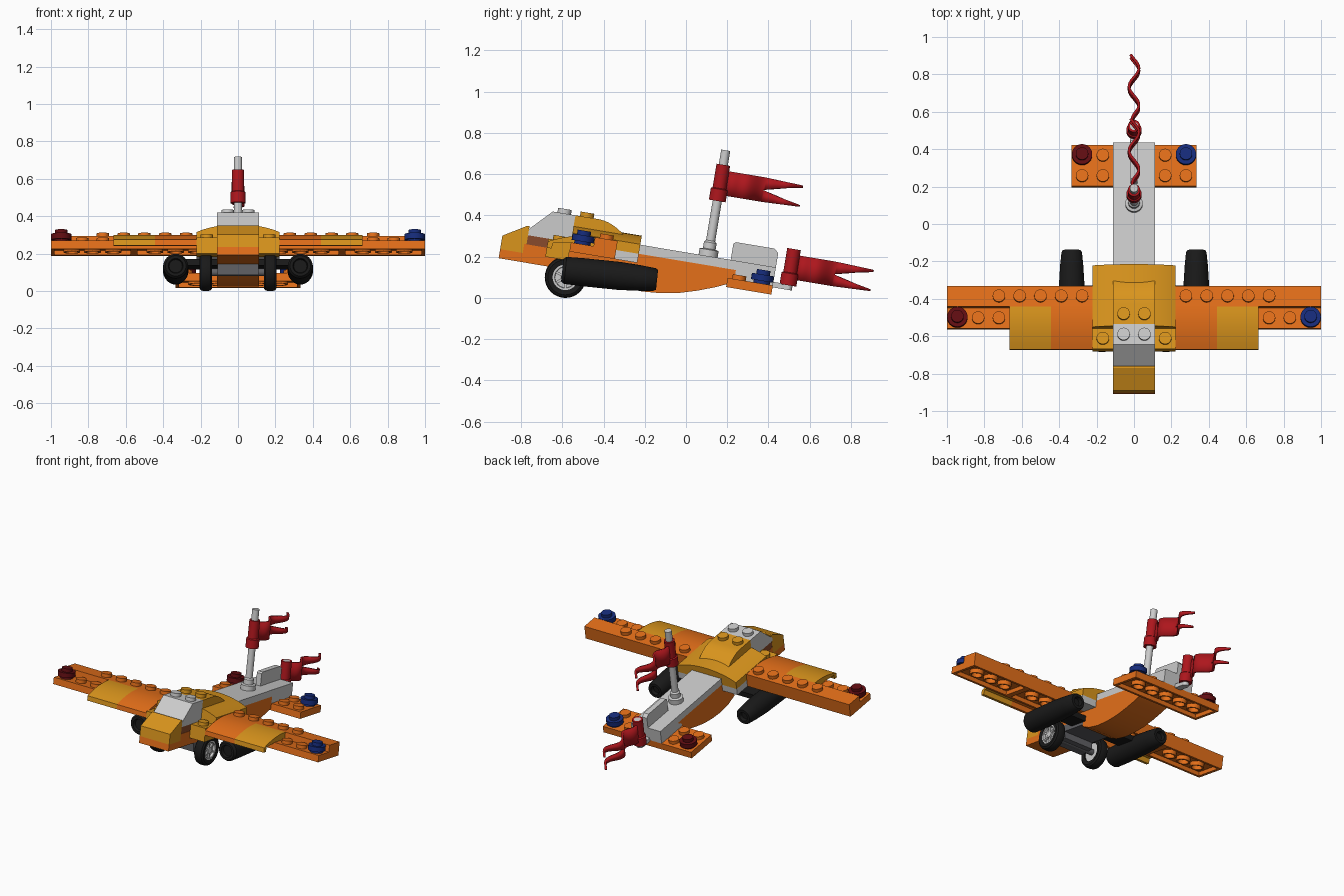
import bpy, bmesh, math
from mathutils import Matrix, Vector

if "Cube" in bpy.data.objects:
    bpy.data.objects.remove(bpy.data.objects["Cube"])

# Local frame: x and u in stud widths (u runs nose to tail), w in plate heights; whole craft pitched nose-up
P = 1 / 9
M = (Matrix.Rotation(math.radians(-9.5), 4, 'X') @ Matrix.Translation((0, -0.928, 0.04))
     @ Matrix.Diagonal((P, P, 0.4 * P, 1)))
I = Matrix.Identity(4)
COLORS = {'orange': (0.78, 0.16, 0.01), 'amber': (0.70, 0.30, 0.012), 'red': (0.42, 0.008, 0.012),
          'dark_red': (0.12, 0.004, 0.006), 'blue': (0.008, 0.025, 0.2), 'black': (0.01, 0.01, 0.01),
          'brown': (0.25, 0.07, 0.025), 'dark_grey': (0.12, 0.12, 0.13)}
mats = {}
for n, c in COLORS.items():
    mats[n] = bpy.data.materials.new(n)
    mats[n].diffuse_color = (*c, 1)


def box(bm, x0, x1, u0, u1, w0, w1):
    m = Matrix.Translation(((x0 + x1) / 2, (u0 + u1) / 2, (w0 + w1) / 2)) @ \
        Matrix.Diagonal((x1 - x0, u1 - u0, w1 - w0, 1))
    bmesh.ops.create_cube(bm, size=1, matrix=m)


def lathe(bm, prof, mat=I, n=24):
    rings = [[bm.verts.new(mat @ Vector((r * math.cos(2 * math.pi * k / n), r * math.sin(2 * math.pi * k / n), t)))
              for k in range(n)] for r, t in prof]
    for a, b in zip(rings, rings[1:]):
        for k in range(n):
            bm.faces.new((a[k], a[(k + 1) % n], b[(k + 1) % n], b[k]))
    bmesh.ops.remove_doubles(bm, verts=[v for r in rings for v in r], dist=1e-5)


def cyl(bm, x, u, w0, w1, r0, r1=None):
    lathe(bm, [(0, w0), (r0, w0), (r0 if r1 is None else r1, w1), (0, w1)], Matrix.Translation((x, u, 0)))


def stud(bm, x, u, w):
    cyl(bm, x, u, w, w + 0.5, 0.3)


def prism(bm, prof, a, b, along='x'):
    # extrude a (u, w) profile across x, or an (x, w) profile along u
    f = (lambda p, t: (t, p[0], p[1])) if along == 'x' else (lambda p, t: (p[0], t, p[1]))
    A, B = ([bm.verts.new(f(p, t)) for p in prof] for t in (a, b))
    bm.faces.new(A)
    bm.faces.new(B[::-1])
    for i in range(len(prof)):
        j = (i + 1) % len(prof)
        bm.faces.new((A[i], B[i], B[j], A[j]))


def hollow_plate(bm, x0, x1, u0, u1, w0):
    t = 0.17
    box(bm, x0, x1, u0, u1, w0 + 0.6, w0 + 1)
    for a, b in ((x0, x0 + t), (x1 - t, x1)):
        box(bm, a, b, u0, u1, w0, w0 + 0.7)
    for a, b in ((u0, u0 + t), (u1 - t, u1)):
        box(bm, x0, x1, a, b, w0, w0 + 0.7)
    for x in range(x0 + 1, x1):
        for u in range(u0 + 1, u1):
            lathe(bm, [(0.4, w0), (0.4, w0 + 0.7), (0.3, w0 + 0.7), (0.3, w0), (0.4, w0)],
                  Matrix.Translation((x, u, 0)))


def finish(name, bm, color=None, mat=M):
    bmesh.ops.recalc_face_normals(bm, faces=bm.faces)
    bm.transform(mat)
    me = bpy.data.meshes.new(name)
    bm.to_mesh(me)
    bm.free()
    me.shade_smooth()
    me.set_sharp_from_angle(angle=math.radians(30))
    ob = bpy.data.objects.new(name, me)
    bpy.context.collection.objects.link(ob)
    if color:
        me.materials.append(mats[color])
    return ob


def make(name, color, fn, *args):
    bm = bmesh.new()
    fn(bm, *args)
    return finish(name, bm, color)


def arc(x0, z0, x1, z1, n=8):
    # quarter ellipse, vertical-ish at (x0, z0) and level at (x1, z1)
    return [(x1 + (x0 - x1) * math.cos(k / n * math.pi / 2), z0 + (z1 - z0) * math.sin(k / n * math.pi / 2))
            for k in range(n + 1)]


# Nose and cockpit
make('nose_base', 'orange', box, -1, 1, 0, 3, 0, 1)
make('nose_floor', 'orange', box, -1, 1, 1, 3, 1, 2)
make('nose_slope', 'amber', prism, [(0, 1), (0, 2.5), (1, 4), (1.1, 4), (1.1, 1)], -1, 1)
make('cockpit_sill', 'brown', box, -0.99, 0.99, 1.05, 3, 2, 3)
bm = bmesh.new()
prism(bm, [(1.02, 3), (1.02, 3.5), (2, 6), (3, 6), (3, 3)], -1, 1)
for x in (-0.5, 0.5):
    stud(bm, x, 2.5, 6)
finish('windscreen', bm)

# Cabin roof: studded block that curves down to the rear
bm = bmesh.new()
curve = [(4 + 1.2 * k / 8, 6 - 1.2 * (k / 8) ** 2) for k in range(9)]
prism(bm, [(3, 3), (3, 6)] + curve + [(5.2, 3)], -1, 1)
for x in (-0.5, 0.5):
    stud(bm, x, 3.5, 6)
finish('cabin_roof', bm, 'amber')

# Shoulders arching across the fuselage
roof = [(2 * math.sin(math.radians(a)) / math.sin(math.radians(40)),
         5 - 0.95 * (1 - math.cos(math.radians(a))) / (1 - math.cos(math.radians(40)))) for a in range(-40, 41, 5)]
make('shoulder_arch', 'amber', prism, [(-2, 3)] + roof + [(2, 3)], 3, 6, 'u')
for s, side in ((-1, 'left'), (1, 'right')):
    bm = bmesh.new()
    box(bm, min(s, 2 * s), max(s, 2 * s), 2, 3, 1, 3)
    stud(bm, 1.5 * s, 2.5, 3)
    finish(side + '_cheek_block', bm, 'amber')

# Fuselage core, belly and deck
make('fuselage_core', 'orange', box, -1, 1, 3, 6, 1, 3)
make('axle_plate', 'dark_grey', box, -1, 1, 2.2, 5, 0, 1)
make('shoulder_floor', None, box, -2, 2, 5, 6, 2, 3)
belly = [(5, 3), (5, -0.3), (5.6, -0.8), (6.4, -1), (7.2, -0.85), (8, -0.5), (8.8, 0.1), (9.5, 0.75), (10, 1.3),
         (10.3, 2), (10.3, 3)]
make('belly', 'orange', prism, belly, -1, 1)
make('front_deck', None, box, -1, 1, 6, 8, 3, 4)
make('rear_deck', None, box, -1, 1, 8, 10, 3, 4)

# Tail block with upright fin panel
bm = bmesh.new()
box(bm, -1, 1, 10, 12, 2, 4)
prism(bm, [(10, 3.9), (10, 5.8), (10.1, 6), (11.8, 6), (12, 5.6), (12, 3.9)], -0.16, 0.16)
finish('tail_fin', bm)
bm = bmesh.new()
hollow_plate(bm, -3, 3, 10, 12, 1)
for s in (-1, 1):
    for x, u in ((1.5, 10.5), (1.5, 11.5), (2.5, 10.5)):
        stud(bm, s * x, u, 2)
finish('tail_plane', bm, 'orange')


def lamp(bm, x, u, w):
    lathe(bm, [(0, w), (0.36, w), (0.36, w + 0.3), (0.49, w + 0.3), (0.49, w + 1), (0.3, w + 1),
               (0.3, w + 1.5), (0, w + 1.5)], Matrix.Translation((x, u, 0)))


# Wings, lamps, wheels and engine pods on both sides
for s, side in ((-1, 'left'), (1, 'right')):
    def span(a, b):
        return min(a * s, b * s), max(a * s, b * s)
    bm = bmesh.new()
    hollow_plate(bm, *span(5, 9), 3, 5, 2)
    hollow_plate(bm, *span(1, 5), 3, 5, 2)
    for x in (6.5, 7.5):
        stud(bm, s * x, 3.5, 3)
    finish(side + '_wing_plate', bm, 'orange')
    bm = bmesh.new()
    box(bm, *span(2, 7), 4, 5, 3, 4)
    for k in range(5):
        stud(bm, s * (2.5 + k), 4.5, 4)
    finish(side + '_wing_strip', bm, 'orange')
    make(side + '_wing_tile', 'orange', box, *span(7, 9), 4, 5, 3, 4)
    edge = [(2, 2), (2, 2.6)] + [(2 + 2 * k / 8, 4 - 1.3 * (1 - k / 8) ** 2) for k in range(9)] + \
           [(4, 3), (3, 3), (2.9, 2.9), (2.25, 2.7), (2.2, 2)]
    make(side + '_inner_leading_edge', 'orange', prism, edge, *span(2, 4))
    make(side + '_outer_leading_edge', 'amber', prism, edge, *span(4, 6))
    col = 'dark_red' if s < 0 else 'blue'
    make(side + '_wing_lamp', col, lamp, 8.5 * s, 3.5, 3)
    make(side + '_tail_lamp', col, lamp, 2.5 * s, 11.5, 2)

    at = Matrix.Translation((0.172 * s, -0.585, 0.1)) @ Matrix.Rotation(math.pi / 2 * s, 4, 'Y')
    bm = bmesh.new()
    lathe(bm, [(0.062, -0.03), (0.085, -0.034), (0.096, -0.026), (0.1, -0.012), (0.1, 0.012), (0.096, 0.026),
               (0.085, 0.034), (0.062, 0.03), (0.062, -0.03)], at, 32)
    finish(side + '_tyre', bm, 'black', I)
    bm = bmesh.new()
    lathe(bm, [(0, -0.02), (0.063, -0.02), (0.063, 0.028), (0.052, 0.028), (0.05, 0.012), (0.022, 0.012),
               (0.02, 0.025), (0, 0.025)], at)
    for k in range(6):
        m = at @ Matrix.Rotation(k * math.pi / 3, 4, 'Z') @ Matrix.Translation((0.035, 0, 0.014)) \
            @ Matrix.Diagonal((0.036, 0.012, 0.016, 1))
        bmesh.ops.create_cube(bm, size=1, matrix=m)
    finish(side + '_wheel_hub', bm, None, I)

    d = Vector((0, 0.46, -0.047))
    at = Matrix.Translation((0.333 * s, -0.6, 0.135)) @ d.to_track_quat('Z', 'Y').to_matrix().to_4x4()
    bm = bmesh.new()
    lathe(bm, [(0, 0.02), (0.035, 0.02), (0.04, 0), (0.055, 0), (0.066, 0.015), (0.068, 0.1), (0.068, 0.28),
               (0.062, 0.38), (0.055, 0.45), (0.048, 0.462), (0.03, 0.462), (0.025, 0.44), (0, 0.44)], at, 32)
    finish(side + '_engine_pod', bm, 'black', I)
    make(side + '_pod_pylon', 'black', box, *span(1, 2.6), 4, 5.2, 0.4, 1.2)

# Axle joining the wheels
bm = bmesh.new()
lathe(bm, [(0, -0.17), (0.02, -0.17), (0.02, 0.17), (0, 0.17)],
      Matrix.Translation((0, -0.585, 0.1)) @ Matrix.Rotation(math.pi / 2, 4, 'Y'))
bmesh.ops.create_cube(bm, size=1, matrix=Matrix.Translation((0, -0.585, 0.115)) @ Matrix.Diagonal((0.22, 0.1, 0.06, 1)))
finish('wheel_axle', bm, 'dark_grey', I)

# Flag mast and the rear flag holder
bm = bmesh.new()
lathe(bm, [(0, 4), (0.42, 4), (0.42, 4.7), (0.28, 4.8), (0.28, 5.5), (0.2, 5.7), (0.2, 15.7), (0, 15.7)],
      Matrix.Translation((0, 9, 0)))
finish('mast', bm)
bm = bmesh.new()
box(bm, -0.2, 0.2, 11.9, 12.7, 1.8, 2.4)
cyl(bm, 0, 12.65, 1.8, 6.3, 0.2)
finish('rear_flag_holder', bm)


def flag(name, u, w):
    bm = bmesh.new()
    lathe(bm, [(0.19, w), (0.37, w), (0.37, w + 1.3), (0.3, w + 1.4), (0.3, w + 4), (0.19, w + 4), (0.19, w)],
          Matrix.Translation((0, u, 0)))
    finish(name + '_sleeve', bm, 'red')
    bm = bmesh.new()
    rows = []
    for i in range(37):
        s = 0.2 + 3.35 * i / 36
        q = max(0, (s - 1.9) / 1.65)
        x = 0.24 * min(1, s / 0.8) * math.sin(2 * math.pi * (s - 0.63) / 1.8)
        lo, hi = w + 0.7 + 0.15 * q, w + 3.4 - 0.2 * q
        rows.append([bm.verts.new((x, u + s, h)) for h in
                     (lo, w + 2 + (lo + 0.2 - w - 2) * q, w + 2 + (hi - 0.25 - w - 2) * q, hi)])
    for a, b in zip(rows, rows[1:]):
        for k in (0, 2):
            bm.faces.new((a[k], b[k], b[k + 1], a[k + 1]))
    bmesh.ops.remove_doubles(bm, verts=bm.verts, dist=1e-4)
    ob = finish(name + '_cloth', bm, 'red')
    sol = ob.modifiers.new('thickness', 'SOLIDIFY')
    sol.thickness, sol.offset = 0.014, 0


flag('mast_flag', 9, 10.1)
flag('rear_flag', 12.65, 2.3)

for m in bpy.data.materials:
    if m.users and not m.is_grease_pencil:
        m.use_nodes = True
        m.node_tree.nodes["Principled BSDF"].inputs["Base Color"].default_value = m.diffuse_color
